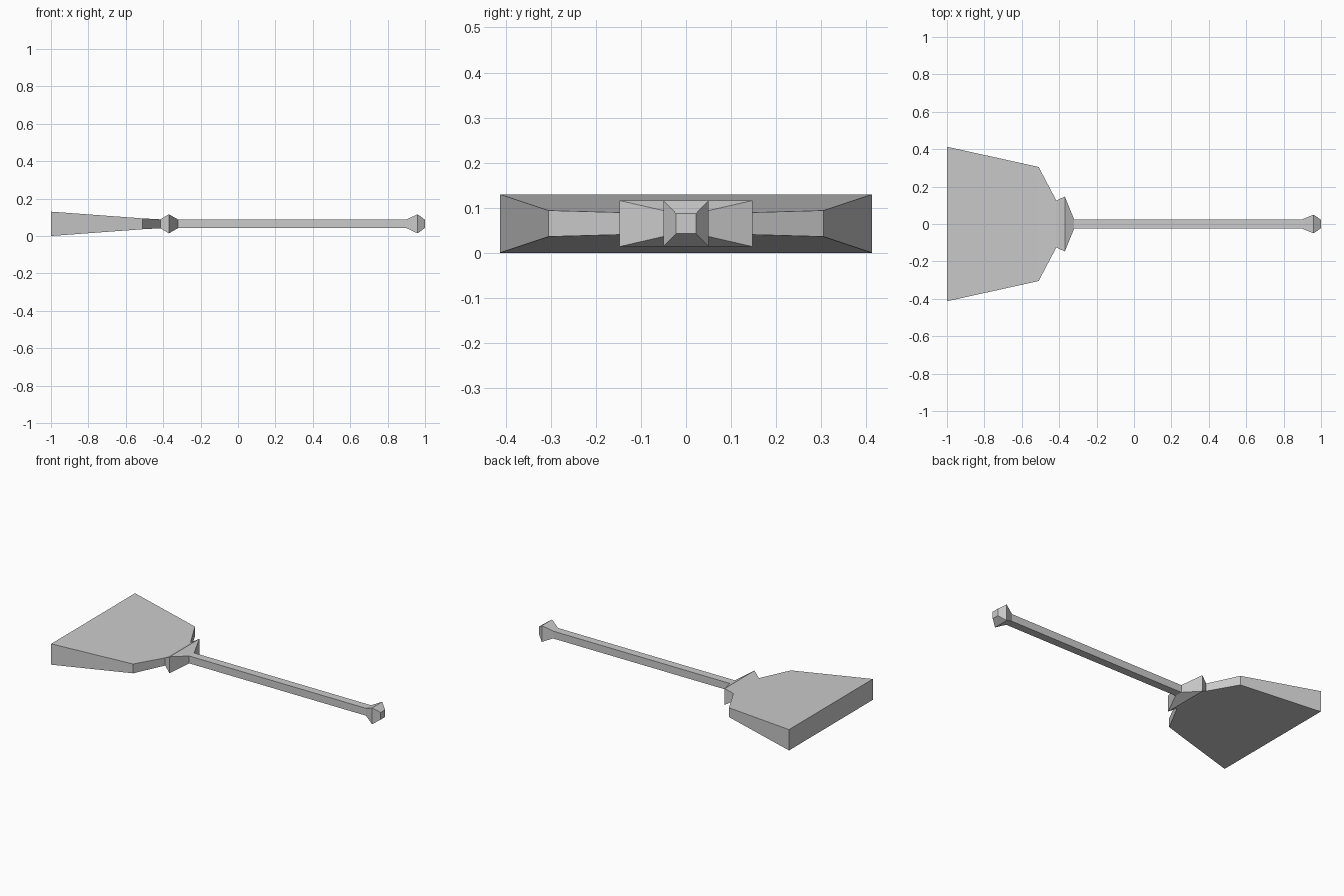
import bpy
import bmesh

cube = bpy.data.objects.get("Cube")
if cube:
    bpy.data.objects.remove(cube, do_unlink=True)

MID_Z = 0.065  # height of the long axis

grey = bpy.data.materials.new("plain_grey")
grey.use_nodes = True
COLOUR = (0.6, 0.6, 0.6, 1.0)
grey.diffuse_color = COLOUR
grey.node_tree.nodes["Principled BSDF"].inputs["Base Color"].default_value = COLOUR


def loft(name, sections, cap_start=False, cap_end=False):
    """Join rectangular sections (x, half width, half height) along x."""
    bm = bmesh.new()
    rings = [[bm.verts.new((x, sy * w, MID_Z + sz * h))
              for sy, sz in ((-1, -1), (1, -1), (1, 1), (-1, 1))]
             for x, w, h in sections]
    for a, b in zip(rings, rings[1:]):
        for i in range(4):
            j = (i + 1) % 4
            bm.faces.new((a[i], b[i], b[j], a[j]))
    if cap_start:
        bm.faces.new(rings[0])
    if cap_end:
        bm.faces.new(rings[-1][::-1])
    # Winding above faces inward along the axis, so flip every face outward
    bmesh.ops.reverse_faces(bm, faces=bm.faces[:])
    if sum(f.normal.z for f in bm.faces if f.calc_center_median().z > MID_Z + 0.01) < 0:
        bmesh.ops.reverse_faces(bm, faces=bm.faces[:])
    mesh = bpy.data.meshes.new(name)
    bm.normal_update()
    bm.to_mesh(mesh)
    bm.free()
    mesh.materials.append(grey)
    obj = bpy.data.objects.new(name, mesh)
    bpy.context.collection.objects.link(obj)
    return obj


# Sections shared by neighbouring parts
neck = (-0.415, 0.125, 0.024)
grip_start = (-0.32, 0.025, 0.023)
grip_end = (0.90, 0.025, 0.023)

# Flared head, thickest at its wide end
loft("flared_head", [(-1.0, 0.413, 0.065), (-0.51, 0.305, 0.029), neck], cap_start=True)

# Pointed collar between head and handle
loft("collar", [neck, (-0.37, 0.147, 0.051), grip_start])

# Long square handle
loft("handle", [grip_start, grip_end])

# Faceted end knob
loft("end_knob", [grip_end, (0.96, 0.05, 0.051), (1.0, 0.022, 0.022)], cap_end=True)
